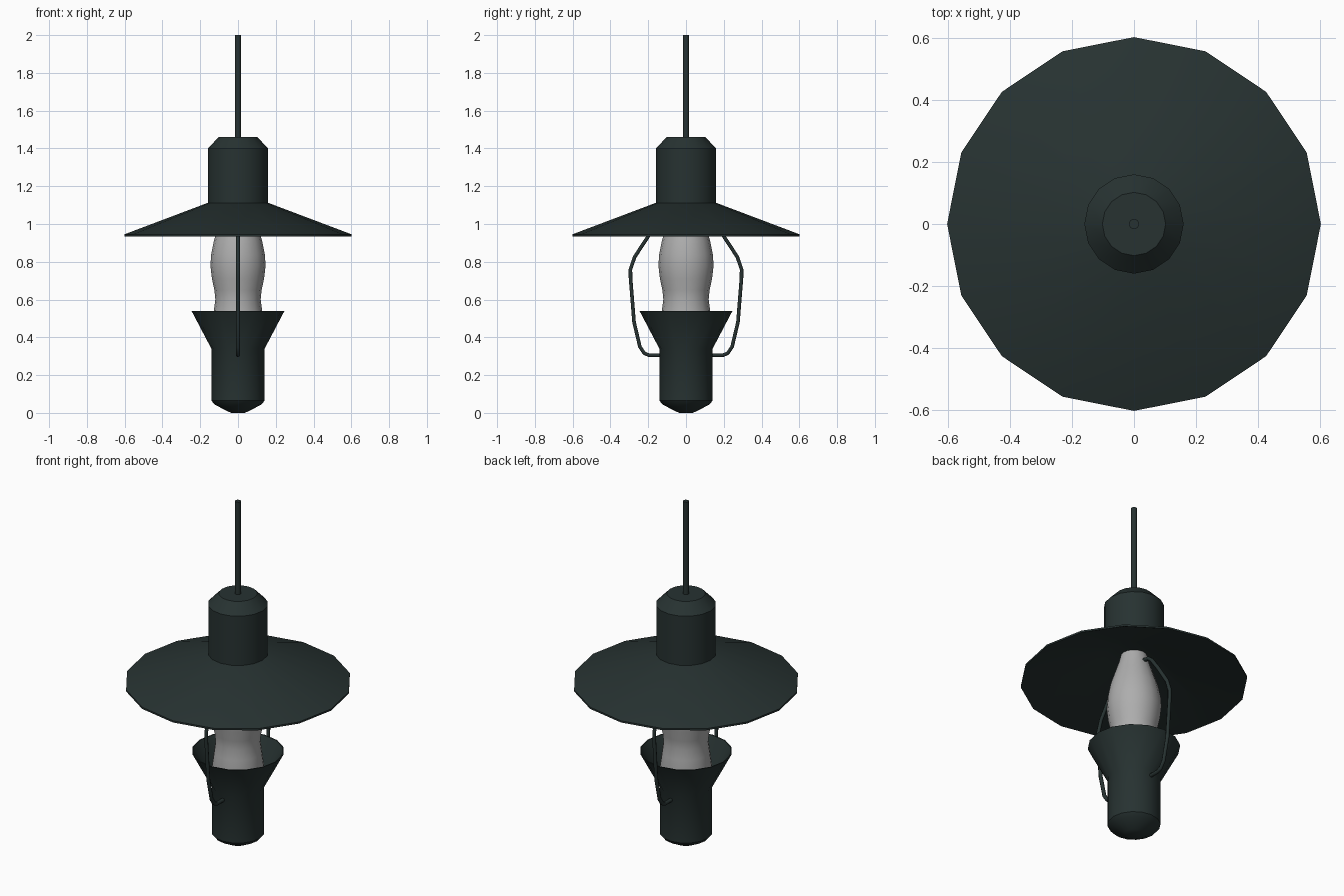
import bpy, math

cube = bpy.data.objects.get("Cube")
if cube:
    bpy.data.objects.remove(cube, do_unlink=True)


def material(name, color):
    mat = bpy.data.materials.new(name)
    mat.use_nodes = True
    mat.diffuse_color = color
    mat.node_tree.nodes["Principled BSDF"].inputs["Base Color"].default_value = color
    return mat


dark_metal = material("dark green metal", (0.02, 0.032, 0.031, 1))
glass = material("pale grey glass", (0.42, 0.42, 0.42, 1))


def smooth(obj, angle):
    bpy.ops.object.select_all(action="DESELECT")
    obj.select_set(True)
    bpy.context.view_layer.objects.active = obj
    bpy.ops.object.shade_smooth_by_angle(angle=math.radians(angle))


def lathe(name, profile, mat, sides=16, angle=30):
    """Spin (radius, height) points around z; a zero radius makes a pole."""
    verts, rings, faces = [], [], []
    for r, z in profile:
        count = sides if r > 0 else 1
        rings.append([len(verts) + i for i in range(count)])
        for i in range(count):
            a = math.tau * i / sides
            verts.append((r * math.cos(a), r * math.sin(a), z))
    for low, high in zip(rings, rings[1:]):
        for i in range(sides):
            j = (i + 1) % sides
            if len(low) == 1:
                faces.append((low[0], high[j], high[i]))
            elif len(high) == 1:
                faces.append((low[i], low[j], high[0]))
            else:
                faces.append((low[i], low[j], high[j], high[i]))
    mesh = bpy.data.meshes.new(name)
    mesh.from_pydata(verts, [], faces)
    mesh.materials.append(mat)
    obj = bpy.data.objects.new(name, mesh)
    bpy.context.collection.objects.link(obj)
    smooth(obj, angle)
    return obj


# Hanging rod and top housing
lathe("hanging_rod", [(0, 1.44), (0.017, 1.44), (0.017, 2), (0, 2)], dark_metal, 8, 50)
lathe("top_housing", [(0, 1.1), (0.16, 1.1), (0.16, 1.4), (0.102, 1.46), (0, 1.46)], dark_metal)

# Thin conical shade, hollow underneath
lathe("shade", [(0, 1.095), (0.155, 1.095), (0.595, 0.935), (0.602, 0.935),
                (0.602, 0.945), (0.16, 1.112), (0, 1.112)], dark_metal)

# Glass chimney
lathe("glass_chimney", [(0, 0.35), (0.135, 0.35), (0.14, 0.45), (0.128, 0.54), (0.12, 0.6),
                        (0.125, 0.65), (0.138, 0.71), (0.146, 0.78), (0.142, 0.84),
                        (0.128, 0.91), (0.105, 0.98), (0.082, 1.05), (0.07, 1.1),
                        (0, 1.1)], glass, 16, 40)

# Base with an open flared cup
lathe("base_cup", [(0, 0), (0.035, 0), (0.055, 0.008), (0.125, 0.045), (0.141, 0.065),
                   (0.141, 0.34), (0.246, 0.54), (0.24, 0.54), (0.138, 0.348),
                   (0, 0.348)], dark_metal)

# Bent wire holders, front and back
path = [(0.12, 0.305), (0.195, 0.305), (0.22, 0.315), (0.244, 0.35), (0.275, 0.48),
        (0.294, 0.72), (0.294, 0.76), (0.272, 0.825), (0.2, 0.935), (0.145, 1.01),
        (0.12, 1.03), (0.06, 1.04)]
for side, name in ((-1, "front_wire"), (1, "back_wire")):
    curve = bpy.data.curves.new(name, "CURVE")
    curve.dimensions = "3D"
    curve.bevel_depth = 0.011
    curve.bevel_resolution = 1
    curve.use_fill_caps = True
    spline = curve.splines.new("POLY")
    spline.points.add(len(path) - 1)
    for point, (y, z) in zip(spline.points, path):
        point.co = (0, side * y, z, 1)
    spline.use_smooth = True
    curve.materials.append(dark_metal)
    obj = bpy.data.objects.new(name, curve)
    bpy.context.collection.objects.link(obj)
